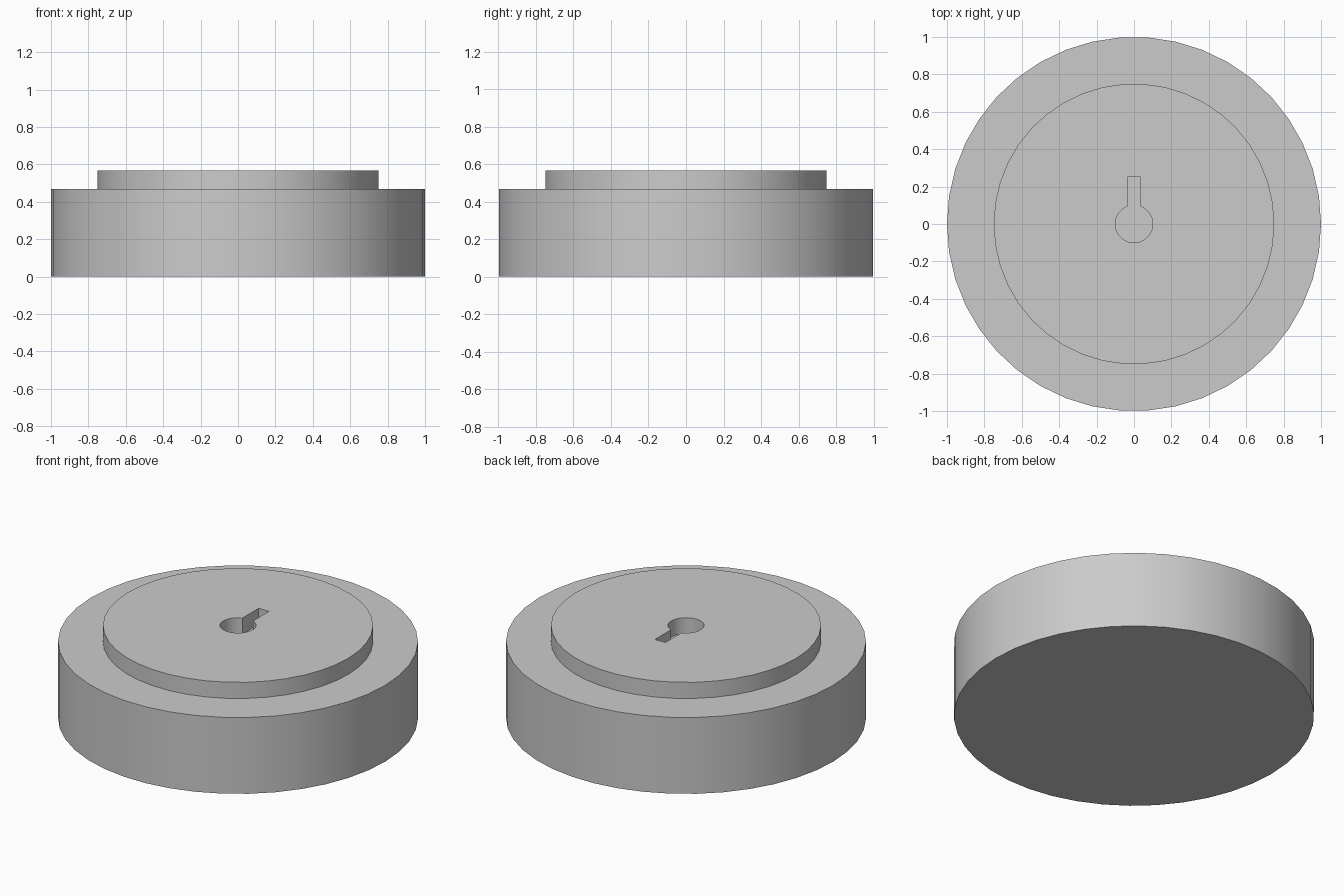
import bpy, bmesh
from math import sin, cos, pi, asin, radians

default = bpy.data.objects.get("Cube")
if default:
    bpy.data.objects.remove(default)

SIDES = 42
BASE_TOP, HUB_TOP = 0.468, 0.567
HOLE_R, SLOT_HALF, SLOT_END = 0.1, 0.035, 0.25

grey = bpy.data.materials.new("light grey")
grey.use_nodes = True
colour = (0.6, 0.6, 0.6, 1)
grey.diffuse_color = colour
grey.node_tree.nodes["Principled BSDF"].inputs["Base Color"].default_value = colour


def circle(radius):
    return [(radius * cos(2 * pi * i / SIDES), radius * sin(2 * pi * i / SIDES))
            for i in range(SIDES)]


def prism(name, outline, bottom, top):
    """Upright solid extruded from a closed outline."""
    bm = bmesh.new()
    face = bm.faces.new([bm.verts.new((x, y, bottom)) for x, y in outline])
    raised = bmesh.ops.extrude_face_region(bm, geom=[face])["geom"]
    verts = [v for v in raised if isinstance(v, bmesh.types.BMVert)]
    bmesh.ops.translate(bm, verts=verts, vec=(0, 0, top - bottom))
    bmesh.ops.recalc_face_normals(bm, faces=bm.faces)
    mesh = bpy.data.meshes.new(name)
    bm.to_mesh(mesh)
    bm.free()
    mesh.materials.append(grey)
    obj = bpy.data.objects.new(name, mesh)
    bpy.context.collection.objects.link(obj)
    return obj


def activate(obj):
    bpy.ops.object.select_all(action="DESELECT")
    obj.select_set(True)
    bpy.context.view_layer.objects.active = obj


# Wide base and raised hub
base = prism("base_disc", circle(1), 0, BASE_TOP)
hub = prism("raised_hub", circle(0.75), BASE_TOP, HUB_TOP)

# Keyhole: round bore with a slot towards the back
start = pi / 2 + asin(SLOT_HALF / HOLE_R)
sweep = 2 * pi - 2 * asin(SLOT_HALF / HOLE_R)
keyhole = [(HOLE_R * cos(start + sweep * i / SIDES),
            HOLE_R * sin(start + sweep * i / SIDES)) for i in range(SIDES + 1)]
keyhole += [(SLOT_HALF, SLOT_END), (-SLOT_HALF, SLOT_END)]
cutter = prism("keyhole_cutter", keyhole, BASE_TOP - 0.1, HUB_TOP + 0.1)

cut = hub.modifiers.new("keyhole", "BOOLEAN")
cut.operation = "DIFFERENCE"
cut.solver = "EXACT"
cut.object = cutter
activate(hub)
bpy.ops.object.modifier_apply(modifier=cut.name)
bpy.data.objects.remove(cutter)

# Smooth walls, sharp rims
for part in (base, hub):
    activate(part)
    bpy.ops.object.shade_smooth_by_angle(angle=radians(30))
